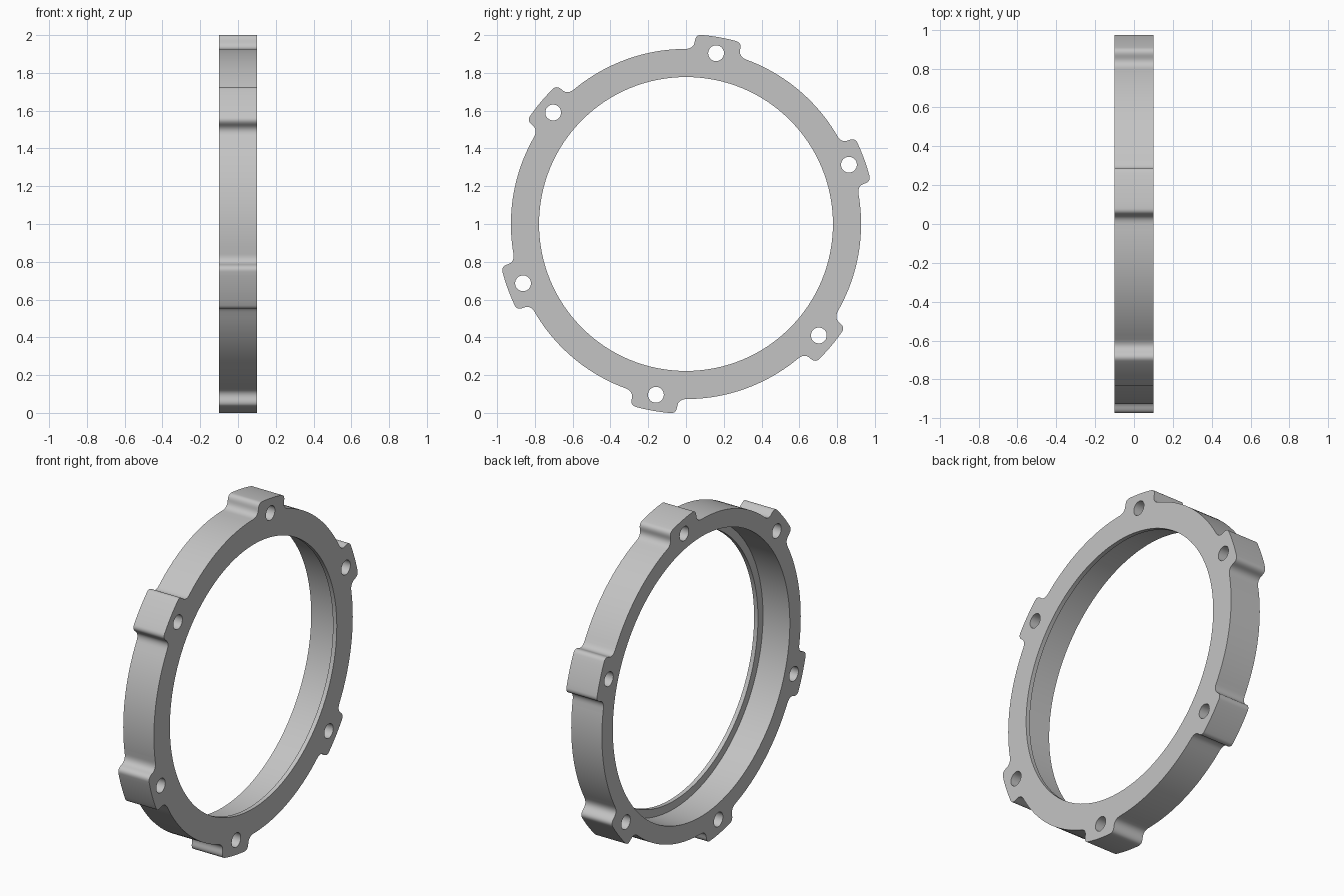
import bpy, bmesh
from math import cos, sin, atan2, hypot, pi, radians
from mathutils import Vector, Matrix

if "Cube" in bpy.data.objects:
    bpy.data.objects.remove(bpy.data.objects["Cube"])

RING_R, LUG_R, LIP_R, BORE_R = 0.927, 1.004, 0.778, 0.825
HALF, LIP = 0.1, 0.025
HOLE_R, HOLE_AT = 0.042, 0.918
LUGS = [radians(20 + 60 * k) for k in range(6)]
AXIS = Matrix.Translation((0, 0, 1))

metal = bpy.data.materials.new("grey metal")
metal.use_nodes = True
grey = (0.55, 0.55, 0.55, 1)
metal.diffuse_color = grey
metal.node_tree.nodes["Principled BSDF"].inputs["Base Color"].default_value = grey


def bend(a, b, c, n=8):
    """Rounded corner from a to c with b as the sharp corner."""
    a, b, c = Vector(a), Vector(b), Vector(c)
    return [a * (1 - t) ** 2 + b * 2 * t * (1 - t) + c * t * t
            for t in (i / n for i in range(n + 1))]


def arc(r, start, end, n):
    return [Vector((r * cos(start + (end - start) * i / n),
                    r * sin(start + (end - start) * i / n))) for i in range(1, n)]


def on_circle(r, t):
    return (r * r - t * t) ** 0.5


def prism(name, outline, x0, x1):
    bm = bmesh.new()
    face = bm.faces.new([bm.verts.new((x0, p.x, p.y + 1)) for p in outline])
    moved = bmesh.ops.extrude_face_region(bm, geom=[face])["geom"]
    bmesh.ops.translate(bm, vec=(x1 - x0, 0, 0),
                        verts=[v for v in moved if isinstance(v, bmesh.types.BMVert)])
    bmesh.ops.recalc_face_normals(bm, faces=bm.faces)
    mesh = bpy.data.meshes.new(name)
    bm.to_mesh(mesh)
    bm.free()
    obj = bpy.data.objects.new(name, mesh)
    bpy.context.collection.objects.link(obj)
    return obj


def circle(r, n, centre=(0, 0)):
    return [Vector(centre) + Vector((r * cos(2 * pi * i / n), r * sin(2 * pi * i / n)))
            for i in range(n)]


# Half of a lug as (radial, tangential) points, then mirrored
root, side, tip = 0.163, 0.122, 0.094
half = bend((on_circle(RING_R, root), -root), (0.921, -side), (0.957, -side))
half += bend((0.965, -side), (on_circle(LUG_R, side), -side), (on_circle(LUG_R, tip), -tip))
tip_angle = atan2(tip, on_circle(LUG_R, tip))
lug = half + arc(LUG_R, -tip_angle, tip_angle, 8)
lug += [Vector((p.x, -p.y)) for p in reversed(half)]

# Full outline: lugs joined by arcs of the ring
gap = atan2(root, on_circle(RING_R, root))
outline = []
for a in LUGS:
    outline += [Matrix.Rotation(a, 2) @ p for p in lug]
    outline += arc(RING_R, a + gap, a + pi / 3 - gap, 20)

ring = prism("lugged_ring", outline, -HALF, HALF)

# Cutters: through opening, wider bore behind the lip, bolt holes
cutters = [prism("lip_cutter", circle(LIP_R, 160), -0.3, 0.3),
           prism("bore_cutter", circle(BORE_R, 160), -0.3, HALF - LIP)]
for a in LUGS:
    centre = (HOLE_AT * cos(a), HOLE_AT * sin(a))
    cutters.append(prism("bolt_hole_cutter", circle(HOLE_R, 32, centre), -0.3, 0.3))
for c in cutters:
    c.hide_render = True
    mod = ring.modifiers.new("cut", 'BOOLEAN')
    mod.operation, mod.solver, mod.object = 'DIFFERENCE', 'EXACT', c

# Bake the cuts and remove the cutters
bpy.context.view_layer.update()
baked = bpy.data.meshes.new_from_object(ring.evaluated_get(bpy.context.evaluated_depsgraph_get()))
ring.modifiers.clear()
ring.data = baked
for c in cutters:
    bpy.data.objects.remove(c)
baked.materials.clear()
baked.materials.append(metal)

bpy.ops.object.select_all(action='DESELECT')
ring.select_set(True)
bpy.context.view_layer.objects.active = ring
bpy.ops.object.shade_smooth_by_angle(angle=radians(30))
